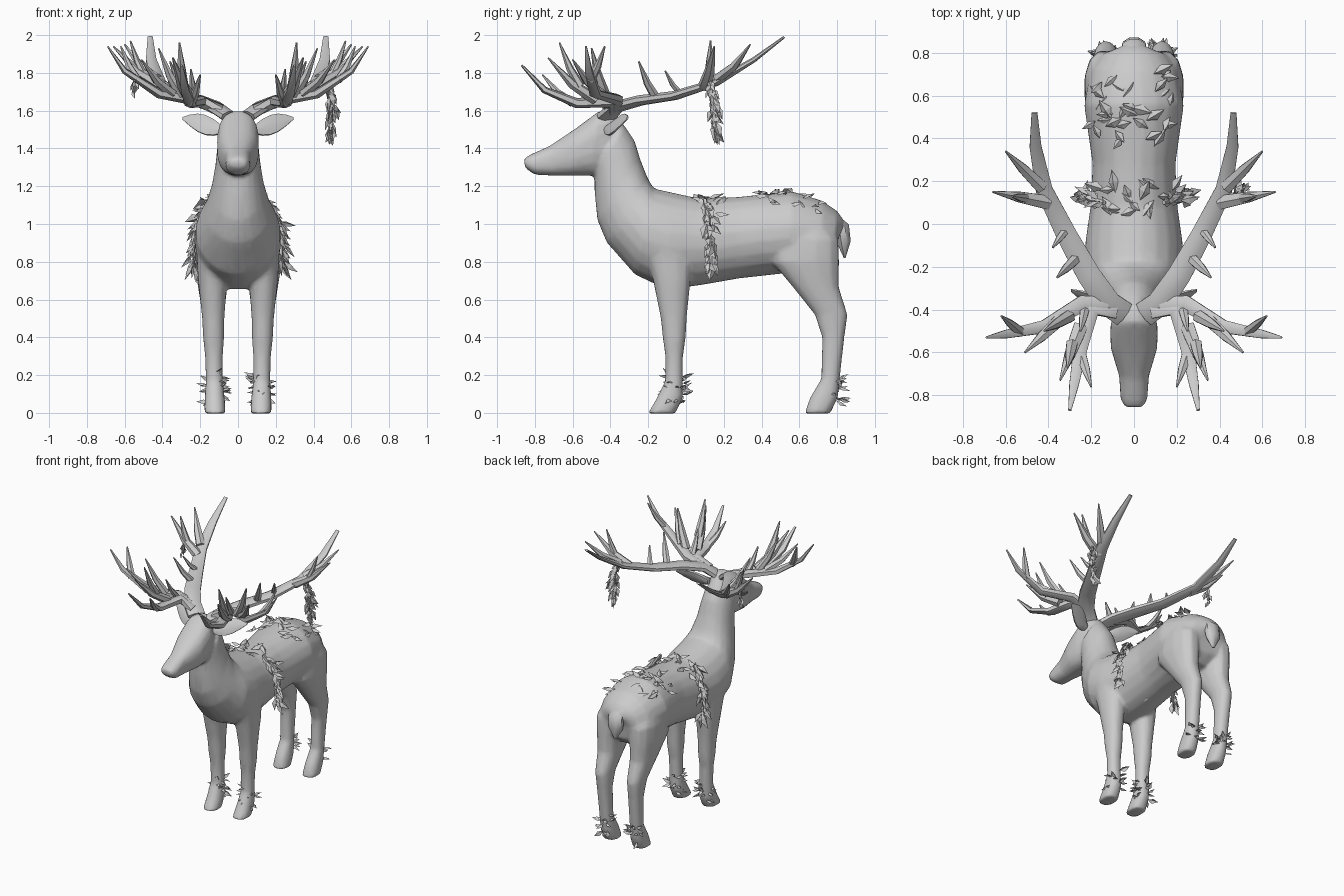
import bpy, math, random
from mathutils import Vector as V

if "Cube" in bpy.data.objects:
    bpy.data.objects.remove(bpy.data.objects["Cube"])

random.seed(4)
grey = bpy.data.materials.new("stone grey")
grey.diffuse_color = (0.6, 0.6, 0.6, 1)
grey.use_nodes = True
grey.node_tree.nodes["Principled BSDF"].inputs["Base Color"].default_value = grey.diffuse_color


def make(name, verts, faces, mirror=False, smooth=True, fuse=False):
    me = bpy.data.meshes.new(name)
    me.from_pydata(verts, [], faces)
    me.materials.append(grey)
    ob = bpy.data.objects.new(name, me)
    bpy.context.collection.objects.link(ob)
    if fuse:  # weld overlapping volumes into one skin
        rm = ob.modifiers.new("fuse", 'REMESH')
        rm.mode, rm.voxel_size, rm.use_smooth_shade = 'VOXEL', 0.012, True
        sm = ob.modifiers.new("soften", 'SMOOTH')
        sm.factor, sm.iterations = 0.5, 8
        ob.modifiers.new("simplify", 'DECIMATE').ratio = 0.15
    if mirror:
        ob.modifiers.new("mirror", 'MIRROR')
    if smooth:
        bpy.ops.object.select_all(action='DESELECT')
        ob.select_set(True)
        bpy.context.view_layer.objects.active = ob
        bpy.ops.object.shade_smooth_by_angle(angle=math.radians(50))


def loft(rings, n, verts, faces, box=1.0):
    """Skin a list of (centre, u, v) ellipses, closing both ends; box under 1 squares them."""
    base = len(verts)
    for c, u, v in rings:
        for i in range(n):
            a = 2 * math.pi * (i + 0.5) / n
            p, q = math.cos(a), math.sin(a)
            verts.append(c + u * math.copysign(abs(p) ** box, p) + v * math.copysign(abs(q) ** box, q))
    for r in range(len(rings) - 1):
        for i in range(n):
            a, b = base + r * n + i, base + r * n + (i + 1) % n
            faces.append((a, b, b + n, a + n))
    faces.append(tuple(range(base + n - 1, base - 1, -1)))
    last = base + (len(rings) - 1) * n
    faces.append(tuple(range(last, last + n)))


def sections(rows, n, verts, faces, box=1.0):
    """Rows: top y, top z, bottom y, bottom z, half width."""
    rings = []
    for ty, tz, by, bz, w in rows:
        t, b = V((0, ty, tz)), V((0, by, bz))
        rings.append(((t + b) / 2, V((w, 0, 0)), (t - b) / 2))
    loft(rings, n, verts, faces, box)


def legs(rows, verts, faces):
    """Rows: height, half width, front y, back y; one leg on each side."""
    for s in (1, -1):
        loft([(V((s * (0.122 + 0.018 * z), (f + k) / 2, z)), V((w, 0, 0)), V((0, (k - f) / 2, 0)))
              for z, w, f, k in rows], 12, verts, faces, 0.9)


def branch(points, r0, r1, verts, faces, flat=1.0, n=6):
    """Tube tapering from r0 to r1, slower at the base; flat widens it sideways."""
    pts = [V(p) for p in points]
    rings = []
    for i, p in enumerate(pts):
        t = (pts[min(i + 1, len(pts) - 1)] - pts[max(i - 1, 0)]).normalized()
        side = t.cross(V((0, 0, 1)))
        side = side.normalized() if side.length > 0.01 else V((1, 0, 0))
        r = r0 + (r1 - r0) * (i / (len(pts) - 1)) ** 2
        rings.append((p, side * r * flat, side.cross(t) * r))
    loft(rings, n, verts, faces)


# torso, chest and neck
vs, fs = [], []
sections([
    (0.85, 1.00, 0.80, 0.92, 0.05), (0.80, 1.07, 0.79, 0.80, 0.15),
    (0.72, 1.125, 0.72, 0.74, 0.205), (0.56, 1.175, 0.55, 0.74, 0.235),
    (0.28, 1.145, 0.28, 0.71, 0.195), (0.08, 1.135, 0.08, 0.675, 0.205),
    (-0.08, 1.17, -0.10, 0.65, 0.23), (-0.17, 1.19, -0.27, 0.73, 0.225),
    (-0.20, 1.24, -0.42, 0.90, 0.175), (-0.24, 1.34, -0.47, 1.02, 0.14),
    (-0.27, 1.44, -0.485, 1.17, 0.12), (-0.33, 1.53, -0.485, 1.28, 0.11)], 20, vs, fs)
# head with muzzle
sections([
    (-0.34, 1.54, -0.40, 1.33, 0.06), (-0.39, 1.595, -0.44, 1.27, 0.095),
    (-0.46, 1.60, -0.50, 1.255, 0.112), (-0.58, 1.51, -0.58, 1.255, 0.11),
    (-0.72, 1.415, -0.70, 1.255, 0.07), (-0.83, 1.365, -0.80, 1.26, 0.064),
    (-0.86, 1.345, -0.85, 1.295, 0.045)], 16, vs, fs, 0.8)
# front legs with wedge hooves
legs([
    (0.98, 0.05, -0.16, 0.0), (0.88, 0.085, -0.23, 0.04), (0.72, 0.08, -0.18, 0.028),
    (0.50, 0.06, -0.135, 0.005), (0.40, 0.057, -0.125, 0.0), (0.30, 0.048, -0.11, -0.015),
    (0.17, 0.046, -0.11, -0.015), (0.08, 0.054, -0.155, -0.015), (-0.004, 0.058, -0.205, -0.055)], vs, fs)
# hind legs
legs([
    (1.02, 0.05, 0.58, 0.72), (0.92, 0.092, 0.48, 0.81), (0.80, 0.098, 0.45, 0.815),
    (0.67, 0.08, 0.56, 0.81), (0.52, 0.058, 0.68, 0.857), (0.40, 0.05, 0.72, 0.84),
    (0.18, 0.046, 0.715, 0.815), (0.08, 0.054, 0.655, 0.805), (-0.004, 0.058, 0.625, 0.765)], vs, fs)
make("body_and_legs", vs, fs, fuse=True)

# tail
vs, fs = [], []
sections([
    (0.79, 1.06, 0.75, 1.0, 0.04), (0.865, 1.0, 0.79, 0.95, 0.06),
    (0.875, 0.91, 0.80, 0.89, 0.055), (0.845, 0.82, 0.835, 0.82, 0.01)], 8, vs, fs)
make("tail", vs, fs)

# ears, leaf shapes swelling in the middle
vs, fs = [], []
ear_a, ear_b = V((0.09, -0.41, 1.50)), V((0.295, -0.31, 1.56))
rings = []
for i in range(6):
    t = i / 5
    r = 0.006 + 0.05 * math.sin(math.pi * (0.12 + 0.88 * t))
    rings.append((ear_a.lerp(ear_b, t), V((0, 0.6 * r, r)), V((0, 0.025, -0.008)) * (1 - 0.8 * t)))
loft(rings, 8, vs, fs)
make("ears", vs, fs, mirror=True)

# antlers: broad flattened main beam, forward branch and side branch
vs, fs = [], []
branch([(0.05, -0.42, 1.57), (0.12, -0.37, 1.62), (0.21, -0.24, 1.655), (0.31, -0.06, 1.68),
        (0.42, 0.16, 1.75), (0.46, 0.36, 1.87), (0.465, 0.52, 1.99)], 0.031, 0.007, vs, fs, 2.1, 8)
branch([(0.09, -0.40, 1.60), (0.20, -0.40, 1.65), (0.25, -0.58, 1.64), (0.28, -0.75, 1.71),
        (0.30, -0.87, 1.84)], 0.034, 0.006, vs, fs, 1.4)
branch([(0.13, -0.38, 1.62), (0.24, -0.37, 1.66), (0.42, -0.48, 1.69), (0.60, -0.515, 1.81),
        (0.69, -0.53, 1.94)], 0.032, 0.004, vs, fs, 1.4)

# tines: base and tip, sagging in the middle, as thick as their length asks
for a, b in [((0.25, -0.60, 1.64), (0.20, -0.76, 1.79)), ((0.25, -0.48, 1.66), (0.345, -0.73, 1.88)),
             ((0.29, -0.56, 1.73), (0.31, -0.67, 1.96)), ((0.23, -0.40, 1.66), (0.25, -0.50, 1.82)),
             ((0.35, -0.45, 1.69), (0.51, -0.60, 1.87)), ((0.53, -0.505, 1.76), (0.62, -0.43, 1.94)),
             ((0.30, -0.43, 1.68), (0.42, -0.50, 1.93)), ((0.27, -0.16, 1.67), (0.36, -0.25, 1.86)),
             ((0.32, -0.03, 1.69), (0.38, -0.11, 1.81)), ((0.40, 0.10, 1.73), (0.66, 0.15, 1.94)),
             ((0.50, 0.12, 1.79), (0.57, 0.13, 1.97)), ((0.43, 0.17, 1.77), (0.60, 0.34, 1.95))]:
    a, b = V(a), V(b)
    size = (b - a).length
    mid = a.lerp(b, 0.5) - V((0, 0, 0.08 * size))
    branch([a, mid, b], 0.006 + 0.075 * size, 0.004, vs, fs, 1.2)
make("antlers", vs, fs, mirror=True)


def leaf(p, d, up, size, verts, faces):
    """Folded diamond leaf growing along d."""
    d = d.normalized()
    s = d.cross(up).normalized() * size * 0.25
    k = d.cross(s).normalized() * size * 0.1
    b = len(verts)
    mid = p + d * size * 0.45
    verts.extend([p, mid + s + k, p + d * size, mid - s + k, mid - k])
    faces.extend([(b + i, b + (i + 1) % 4, b + 4) for i in range(4)])


def jitter(k):
    return V([random.uniform(-k, k) for _ in range(3)])


def vine(name, path, per, size, out):
    """Leaves hung along a polyline over a thin stem."""
    verts, faces = [], []
    branch(path, 0.012, 0.005, verts, faces, n=5)
    for a, b in zip(path, path[1:]):
        a, b = V(a), V(b)
        for i in range(per):
            p = a.lerp(b, (i + random.random()) / per) + jitter(0.012)
            leaf(p, (b - a).normalized() + V(out) * 0.25 + jitter(0.5), V(out) + jitter(0.4),
                 size * random.uniform(0.7, 1.2), verts, faces)
    make(name, verts, faces, smooth=False)


# vines draped over the flanks and hanging from the antlers
for s, side in ((1, "right"), (-1, "left")):
    vine(side + "_flank_vine", [(s * 0.14, 0.10, 1.13), (s * 0.21, 0.12, 1.02), (s * 0.235, 0.13, 0.90),
                                (s * 0.235, 0.14, 0.77)], 13, 0.09, (s, 0, 0))
vine("antler_vine", [(0.47, 0.12, 1.77), (0.495, 0.15, 1.63), (0.49, 0.155, 1.48)], 18, 0.085, (0.2, 0.1, 0))
vine("short_antler_vine", [(-0.54, 0.13, 1.80), (-0.55, 0.13, 1.70)], 7, 0.06, (0, 0.3, 0))

# leaves lying flat on the back and rump
verts, faces = [], []
for i in range(48):
    y = random.choice((random.uniform(0.06, 0.18), random.uniform(0.36, 0.55), random.uniform(0.36, 0.72)))
    x = random.choice((-1, 1)) * random.uniform(0.0, 0.18)
    z = 0.935 + 0.235 * math.sqrt(1 - (x / 0.24) ** 2) - (0.035 if y < 0.3 else max(0, y - 0.58) * 0.3)
    d = V((random.uniform(-1, 1), random.uniform(-1, 1), 0.12))
    d.z -= d.x * x * 3
    leaf(V((x, y, z)), d, V((x * 3, 0, 1)), random.uniform(0.07, 0.11), verts, faces)
make("back_leaves", verts, faces, smooth=False)

# leaf tufts around the ankles
verts, faces = [], []
for s in (1, -1):
    for cy, amount in ((-0.05, 24), (0.775, 14)):
        for i in range(amount):
            a = random.uniform(0, math.pi if cy > 0 else 2 * math.pi)
            o = V((math.cos(a), math.sin(a), 0))
            p = V((s * 0.125, cy, random.uniform(0.06, 0.2))) + o * 0.03
            leaf(p, o + jitter(0.7), V((0, 0, 1)) + jitter(0.6), random.uniform(0.05, 0.08), verts, faces)
make("ankle_leaves", verts, faces, smooth=False)
